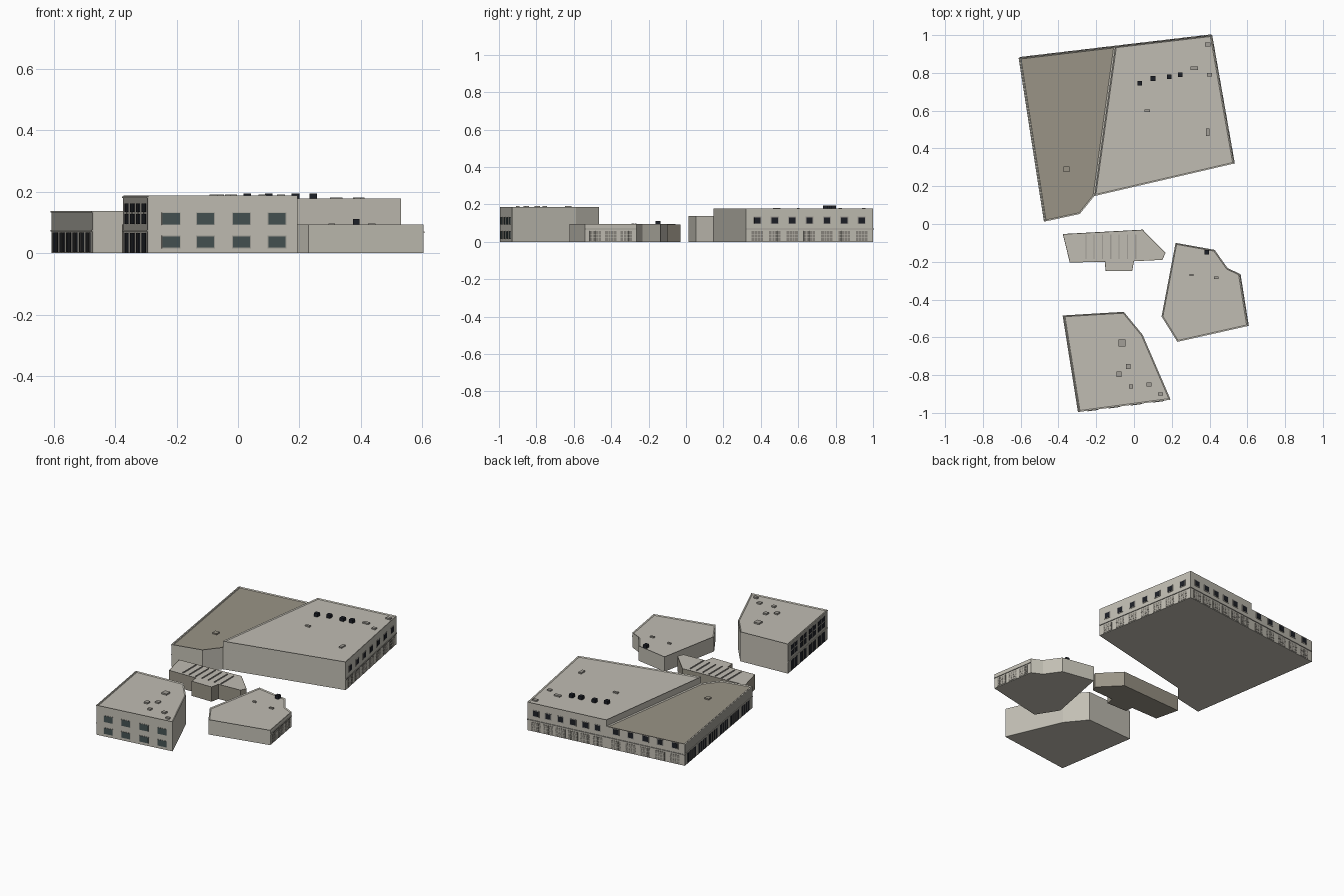
import bpy, bmesh, math
from mathutils import Vector

if "Cube" in bpy.data.objects:
    bpy.data.objects.remove(bpy.data.objects["Cube"])


def mat(name, r, g, b):
    m = bpy.data.materials.new(name)
    m.diffuse_color = (r, g, b, 1)
    m.use_nodes = True
    m.node_tree.nodes["Principled BSDF"].inputs["Base Color"].default_value = m.diffuse_color
    return m


WALL = mat("pale stone wall", 0.54, 0.52, 0.455)
ROOF = mat("light grey roof", 0.53, 0.505, 0.45)
OLIVE = mat("olive grey roof", 0.32, 0.295, 0.24)
TRIM = mat("grey trim", 0.36, 0.345, 0.31)
GLASS = mat("dark teal glass", 0.06, 0.085, 0.085)
BLACK = mat("near black", 0.012, 0.014, 0.02)
SHOP = mat("grey shopfront", 0.26, 0.245, 0.215)


def finish(name, bm, mats):
    bmesh.ops.recalc_face_normals(bm, faces=bm.faces)
    me = bpy.data.meshes.new(name)
    bm.to_mesh(me)
    bm.free()
    for m in mats:
        me.materials.append(m)
    ob = bpy.data.objects.new(name, me)
    bpy.context.collection.objects.link(ob)
    return ob


def block(name, pts, h, wall, roof, rim=0.007, drop=0.005):
    """Extruded footprint with a low parapet around a sunken roof."""
    bm = bmesh.new()
    base = bm.faces.new([bm.verts.new((x, y, 0)) for x, y in pts])
    ext = bmesh.ops.extrude_face_region(bm, geom=[base])["geom"]
    bmesh.ops.translate(bm, vec=(0, 0, h), verts=[v for v in ext if isinstance(v, bmesh.types.BMVert)])
    # extruding keeps the base face in place, so the volume stays closed
    if not base.is_valid or not any(f.calc_center_median().z < 1e-6 for f in bm.faces):
        bm.faces.new([v for v in bm.verts if v.co.z < 1e-6])
    bmesh.ops.recalc_face_normals(bm, faces=bm.faces)
    top = next(f for f in bm.faces if f.calc_center_median().z > h - 1e-5)
    bmesh.ops.inset_region(bm, faces=[top], thickness=rim, use_even_offset=True)
    bmesh.ops.translate(bm, vec=(0, 0, -drop), verts=top.verts)
    top.material_index = 1
    return finish(name, bm, [wall, roof])


def add_box(bm, c, size, angle=0.0):
    verts = bmesh.ops.create_cube(bm, size=1)["verts"]
    bmesh.ops.scale(bm, vec=size, verts=verts)
    ca, sa = math.cos(angle), math.sin(angle)
    for v in verts:
        x, y, z = v.co
        v.co = (c[0] + x * ca - y * sa, c[1] + x * sa + y * ca, c[2] + z)


def plates(name, p, q, items, depth, material):
    """Thin plates on wall p->q; items are (distance along, width, z0, z1)."""
    p, q = Vector(p), Vector(q)
    d = (q - p).normalized()
    ang = math.atan2(d.y, d.x)
    bm = bmesh.new()
    for s, w, z0, z1 in items:
        c = p + d * s
        add_box(bm, (c.x, c.y, (z0 + z1) / 2), (w, depth * 2, z1 - z0), ang)
    finish(name, bm, [material])


def spread(p, q, n, edge=0.0):
    """Even centres of n bays along wall p->q."""
    length = (Vector(q) - Vector(p)).length - 2 * edge
    return [edge + length * (i + 0.5) / n for i in range(n)]


def roof_boxes(name, items, z0, z1, material):
    bm = bmesh.new()
    for x, y, sx, sy in items:
        add_box(bm, (x, y, (z0 + z1) / 2), (sx, sy, z1 - z0))
    finish(name, bm, [material])


# Corner points of the large hall
A, B, C = (-0.606, 0.88), (0.41, 1.0), (0.53, 0.32)
D, E, F, G = (-0.21, 0.148), (-0.287, 0.053), (-0.472, 0.013), (-0.10, 0.94)
block("hall_high_part", [D, C, B, G], 0.178, WALL, ROOF)
block("hall_low_part", [F, E, D, G, A], 0.138, WALL, OLIVE)

# Front, east and middle buildings
FR = [(-0.292, -0.995), (0.194, -0.93), (0.046, -0.587), (-0.054, -0.465), (-0.373, -0.484)]
EA = [(0.23, -0.624), (0.604, -0.54), (0.56, -0.264), (0.495, -0.233),
      (0.427, -0.137), (0.22, -0.10), (0.146, -0.49)]
MI = [(-0.34, -0.204), (-0.155, -0.2), (-0.15, -0.25), (-0.01, -0.25), (0, -0.197),
      (0.15, -0.19), (0.167, -0.153), (0.046, -0.03), (-0.377, -0.053)]
block("front_building", FR, 0.187, WALL, ROOF)
block("east_building", EA, 0.094, WALL, ROOF)
block("middle_building", MI, 0.093, OLIVE, ROOF, 0.004, 0.002)


def two_floor_wall(name, p, q, n, upper=True):
    """Square upper windows above wide shopfronts, with a ledge between."""
    cs = spread(p, q, n, 0.015)
    length = (Vector(q) - Vector(p)).length
    if upper:
        plates(name + "_window_frames", p, q, [(s, 0.044, 0.094, 0.139 - 0.004) for s in cs], 0.002, TRIM)
        plates(name + "_windows", p, q, [(s, 0.034, 0.099, 0.131) for s in cs], 0.003, BLACK)
    plates(name + "_shopfronts", p, q, [(s, 0.062, 0.004, 0.058) for s in cs], 0.002, SHOP)
    bars = [(s + k * 0.015, 0.003, 0.004, 0.058) for s in cs for k in (-1, 0, 1)]
    bars += [(s, 0.062, z, z + 0.003) for s in cs for z in (0.02, 0.038)]
    plates(name + "_shopfront_bars", p, q, bars, 0.003, WALL)
    plates(name + "_ledge", p, q, [(length / 2, length, 0.066, 0.071)], 0.004, TRIM)


two_floor_wall("hall_east", C, B, 7)
two_floor_wall("hall_back_high", B, G, 6)
two_floor_wall("hall_back_low", G, A, 5)
two_floor_wall("east_building", EA[1], EA[2], 3, upper=False)

# Hall west facade: tall dark glazing between piers
length = (Vector(F) - Vector(A)).length
bays = spread(A, F, 6, 0.02)
plates("hall_west_panel", A, F, [(length / 2, length, 0.0, 0.136)], 0.002, TRIM)
plates("hall_west_glazing", A, F, [(s, 0.105, 0.004, 0.068) for s in bays], 0.003, BLACK)
plates("hall_west_mullions", A, F, [(s + k * 0.026, 0.005, 0.004, 0.068) for s in bays for k in (-1, 0, 1)],
       0.004, SHOP)
plates("hall_west_ledges", A, F, [(length / 2, length, z, z + 0.005) for z in (0.07, 0.132)], 0.005, WALL)

# Front building, front wall: two rows of four framed windows
p, q = FR[0], FR[1]
cs = [0.075, 0.188, 0.306, 0.423]
rows = [(0.018, 0.055), (0.093, 0.131)]
plates("front_window_frames", p, q, [(s, 0.062, a - 0.002, b + 0.002) for s in cs for a, b in rows], 0.002, TRIM)
plates("front_windows", p, q, [(s, 0.056, a, b) for s in cs for a, b in rows], 0.003, GLASS)

# Front building, west facade: two tall storeys of glazing
p, q = FR[4], FR[0]
length = (Vector(q) - Vector(p)).length
bays = spread(p, q, 4, 0.02)
plates("front_west_panel", p, q, [(length / 2, length, 0.0, 0.185)], 0.002, TRIM)
plates("front_west_glazing", p, q, [(s, 0.085, a, b) for s in bays
                                    for a, b in ((0.003, 0.066), (0.095, 0.127), (0.134, 0.162))], 0.003, BLACK)
plates("front_west_mullions", p, q, [(s, 0.006, a, b) for s in bays
                                     for a, b in ((0.003, 0.066), (0.095, 0.162))], 0.004, SHOP)
plates("front_west_ledges", p, q, [(length / 2, length, z, z + 0.005) for z in (0.07, 0.18)], 0.005, WALL)

# Rooftop hatches
roof_boxes("hall_roof_hatches", [(0.39, 0.95, 0.03, 0.02), (0.32, 0.825, 0.04, 0.02), (0.40, 0.79, 0.025, 0.02),
                                 (0.07, 0.6, 0.03, 0.014), (0.39, 0.485, 0.02, 0.04)], 0.17, 0.181, TRIM)
roof_boxes("hall_low_hatch", [(-0.357, 0.29, 0.03, 0.03)], 0.13, 0.141, OLIVE)
roof_boxes("front_roof_hatches", [(-0.064, -0.63, 0.036, 0.036), (-0.03, -0.755, 0.025, 0.025),
                                  (-0.08, -0.795, 0.025, 0.028), (-0.015, -0.86, 0.022, 0.02),
                                  (0.08, -0.85, 0.025, 0.022), (0.14, -0.9, 0.025, 0.018)], 0.178, 0.191, TRIM)
roof_boxes("east_roof_hatches", [(0.305, -0.27, 0.022, 0.012), (0.435, -0.285, 0.025, 0.012)], 0.085, 0.097, TRIM)
roof_boxes("middle_roof_ribs", [(-0.255 + i * 0.044, -0.12, 0.006, 0.13) for i in range(7)], 0.085, 0.096, TRIM)

# Black roof vents
roof_boxes("hall_vents", [(0.03, 0.745, 0.025, 0.025), (0.10, 0.77, 0.025, 0.025),
                          (0.187, 0.78, 0.025, 0.025), (0.245, 0.79, 0.025, 0.025)], 0.172, 0.194, BLACK)
roof_boxes("east_vent", [(0.385, -0.15, 0.022, 0.025)], 0.088, 0.111, BLACK)
